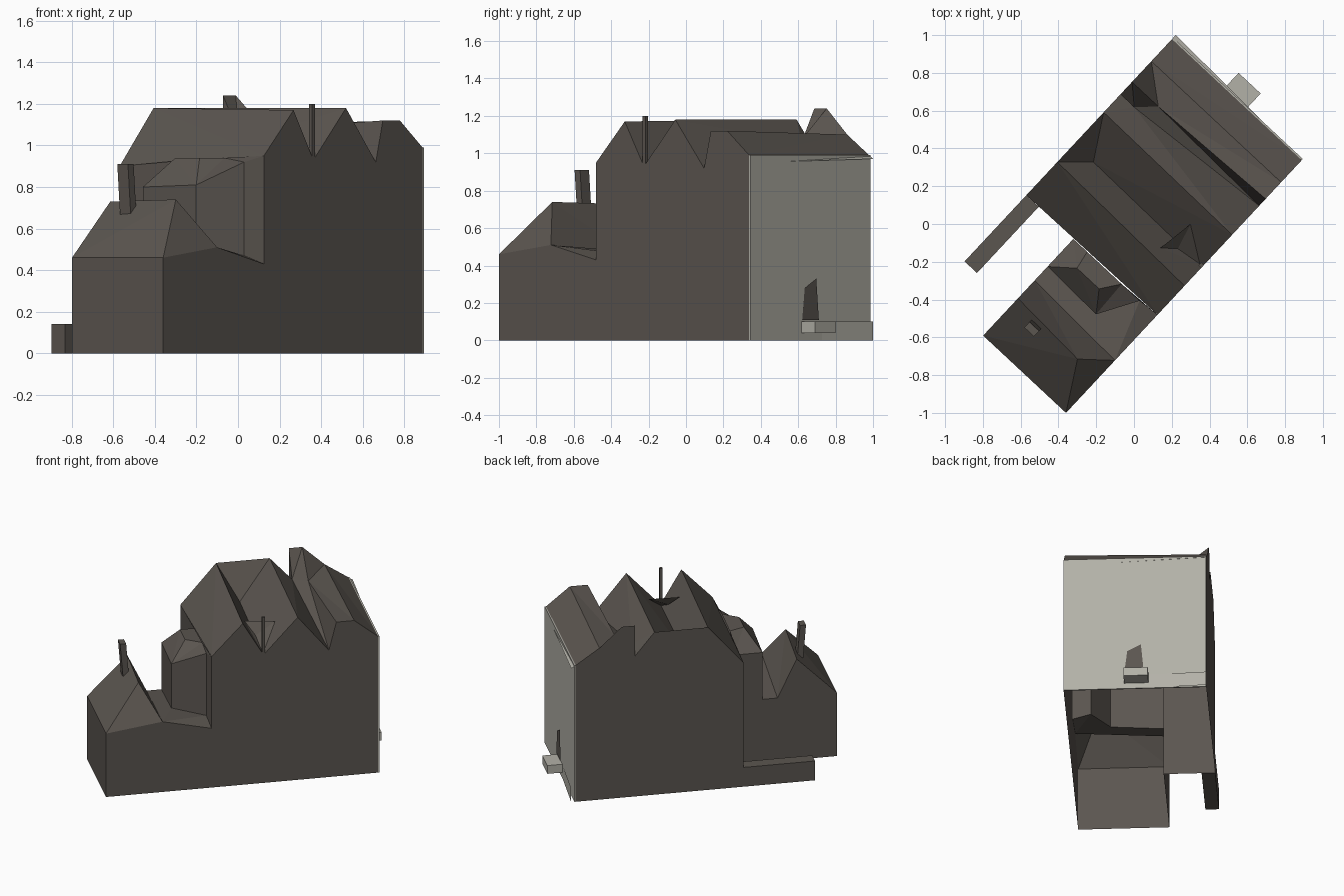
import bpy, bmesh
from mathutils import Vector

cube = bpy.data.objects.get("Cube")
if cube:
    bpy.data.objects.remove(cube, do_unlink=True)

# Building axes: "along" the long side, "across" the short side
CORNER = Vector((-0.36, -1.0, 0))
ALONG = Vector((0.682, 0.731, 0))
ACROSS = Vector((-0.731, 0.682, 0))
LENGTH, WIDTH, WING_WIDTH, WING_END = 1.83, 0.94, 0.6, 0.7


def place(point):
    along, across, height = point
    return CORNER + ALONG * along + ACROSS * across + Vector((0, 0, height))


def make_material(name, colour):
    material = bpy.data.materials.new(name)
    material.diffuse_color = (*colour, 1)
    material.use_nodes = True
    shader = material.node_tree.nodes["Principled BSDF"]
    shader.inputs["Base Color"].default_value = (*colour, 1)
    shader.inputs["Roughness"].default_value = 0.9
    return material


stone = make_material("dark_stone", (0.105, 0.092, 0.08))
plaster = make_material("pale_plaster", (0.45, 0.44, 0.39))


def make_shell(name, faces, material=stone):
    """Join flat faces, given as corner points, into one surface."""
    bm = bmesh.new()
    for corners in faces:
        bm.faces.new([bm.verts.new(place(corner)) for corner in corners])
    bmesh.ops.remove_doubles(bm, verts=bm.verts[:], dist=0.0005)
    bent = [face for face in bm.faces if len(face.verts) == 4]
    bmesh.ops.triangulate(bm, faces=bent)
    bmesh.ops.recalc_face_normals(bm, faces=bm.faces[:])
    mesh = bpy.data.meshes.new(name)
    bm.to_mesh(mesh)
    bm.free()
    mesh.materials.append(material)
    item = bpy.data.objects.new(name, mesh)
    bpy.context.collection.objects.link(item)
    return item


def make_block(name, along, across, height, material=stone, lean=0.0):
    """Box between three ranges; lean shifts its top along the building."""
    rings = []
    for z, shift in zip(height, (0, lean)):
        rings.append([(along[i] + shift, across[j], z)
                      for i, j in ((0, 0), (1, 0), (1, 1), (0, 1))])
    low, high = rings
    sides = [(low[i], low[i - 1], high[i - 1], high[i]) for i in range(4)]
    return make_shell(name, [low, high] + sides, material)


def wall_on(across, outline):
    return [(along, across, height) for along, height in outline]


# Points shared by the roofs and walls
near_ridges = wall_on(0, [(0.71, 0.95), (0.92, 1.17), (1.06, 0.93), (1.29, 1.18),
                          (1.5, 0.92), (1.55, 1.12), (1.67, 1.12), (LENGTH, 0.99)])
far_eave, far_first, far_second, far_third, far_end = wall_on(
    WIDTH, [(WING_END, 0.9), (0.94, 1.18), (1.3, 1.18), (1.67, 1.1), (LENGTH, 0.99)])
far_valley = (1.07, 0.8, 0.95)
notch_left, notch_right = (1.43, 0.84, 1.06), (1.52, 0.75, 1.08)
far_ridges = [far_eave, far_first, far_valley, far_second,
              notch_left, notch_right, far_third, far_end]

# Zigzag main roof
strips = [(near_ridges[i], near_ridges[i + 1], far_ridges[i + 1], far_ridges[i])
          for i in range(len(near_ridges) - 1)]
notch_foot, stub_left, stub_right = wall_on(
    WIDTH, [(1.43, 1.02), (1.43, 1.24), (1.52, 1.24)])
make_shell("main_roof", strips + [
    (far_first, far_valley, far_second),
    (far_second, notch_left, notch_foot),
    (notch_foot, notch_left, stub_left),
    (stub_left, notch_left, notch_right, stub_right),
    (stub_right, notch_right, far_third),
])

# Long side walls
near_step = wall_on(0, [(0, 0.46), (0.38, 0.51), (0.71, 0.43)])
make_shell("near_wall", [
    wall_on(0, [(LENGTH, 0), (0, 0)]) + near_step + near_ridges])
make_shell("far_wall", [
    wall_on(WIDTH, [(LENGTH, 0), (WING_END, 0)])
    + [far_eave, far_first, far_second, notch_foot,
       stub_left, stub_right, far_third, far_end]])

# Link between the wing and the main block
front_near, front_far = (0.49, 0.24, 0.81), (0.5, WING_WIDTH, 0.8)
foot_near, foot_far = (0.49, 0.24, 0.49), (0.5, WING_WIDTH, 0.46)
crest_near, crest_far = (0.6, 0.32, 0.94), (0.6, 0.48, 0.94)
back_near, back_foot = (WING_END, 0.12, 0.92), (WING_END, 0.12, 0.47)
back_far = (WING_END, WING_WIDTH, 0.8)
top_near, top_far = (WING_END, 0.25, 0.94), (WING_END, 0.5, 0.93)
make_shell("link_block", [
    (foot_near, foot_far, front_far, front_near),
    (front_near, front_far, crest_far, crest_near),
    (front_near, foot_near, back_foot, back_near),
    (front_near, back_near, top_near, crest_near),
    (crest_near, top_near, top_far, crest_far),
    (crest_far, top_far, back_far, front_far),
])

# Main block wall facing the wing
make_shell("step_wall", [
    (near_step[-1], near_ridges[0], back_near, back_foot),
    (near_ridges[0], top_near, back_near),
    ((WING_END, WING_WIDTH, 0), (WING_END, WIDTH, 0), far_eave, top_far, back_far),
])

# Low wing with hipped roof
hip_near, hip_far = (0.25, 0.15, 0.74), (0.27, WING_WIDTH, 0.73)
eave_near, valley_near, _ = near_step
eave_far, valley_far = (0, WING_WIDTH, 0.46), (0.4, WING_WIDTH, 0.46)
make_shell("wing_roof", [
    (eave_far, eave_near, hip_near, hip_far),
    (eave_near, valley_near, hip_near),
    (hip_near, valley_near, valley_far, hip_far),
    (valley_near, foot_near, foot_far, valley_far),
    (valley_near, near_step[-1], back_foot, foot_near),
])
make_shell("wing_walls", [
    ((0, 0, 0), (0, WING_WIDTH, 0), eave_far, eave_near),
    wall_on(WING_WIDTH, [(0, 0), (WING_END, 0)])
    + [back_far, front_far, foot_far, valley_far, hip_far, eave_far],
])

# Chimney, pole and small saddle in the first valley
make_block("wing_chimney", (0.2, 0.24), (0.4, 0.47), (0.66, 0.91), lean=-0.02)
make_block("valley_pole", (1.05, 1.07), (0, 0.02), (0.92, 1.2))
saddle_left, saddle_right = (0.98, 0.23, 1.08), (1.18, 0.2, 1.07)
saddle_front, saddle_foot = (1.04, 0.16, 1.0), (1.06, 0.02, 0.93)
make_shell("valley_saddle", [
    (saddle_left, saddle_right, saddle_front),
    (saddle_left, saddle_front, saddle_foot),
    (saddle_right, saddle_foot, saddle_front),
])

# Garden wall, pale end wall, doorstep and leaning door
make_block("garden_wall", (0.22, WING_END), (WIDTH - 0.09, WIDTH), (0, 0.14))
make_block("end_wall", (LENGTH, LENGTH + 0.009), (0, WIDTH), (0, 0.99), plaster)
make_shell("end_wall_flare", [
    ((LENGTH, 0.4, 0), (LENGTH + 0.03, WIDTH, 0),
     (LENGTH + 0.03, WIDTH, 0.1), (LENGTH, 0.4, 0.1)),
    ((LENGTH, 0, 0.95), (LENGTH + 0.03, WIDTH, 0.97), (LENGTH, WIDTH, 0.99)),
], plaster)
make_block("doorstep", (LENGTH, LENGTH + 0.11), (0.4, 0.56), (0.04, 0.1), plaster)
make_shell("door", [
    ((LENGTH + 0.015, 0.4, 0.11), (LENGTH + 0.015, 0.53, 0.11),
     (LENGTH + 0.015, 0.51, 0.33), (LENGTH + 0.015, 0.42, 0.28))])
